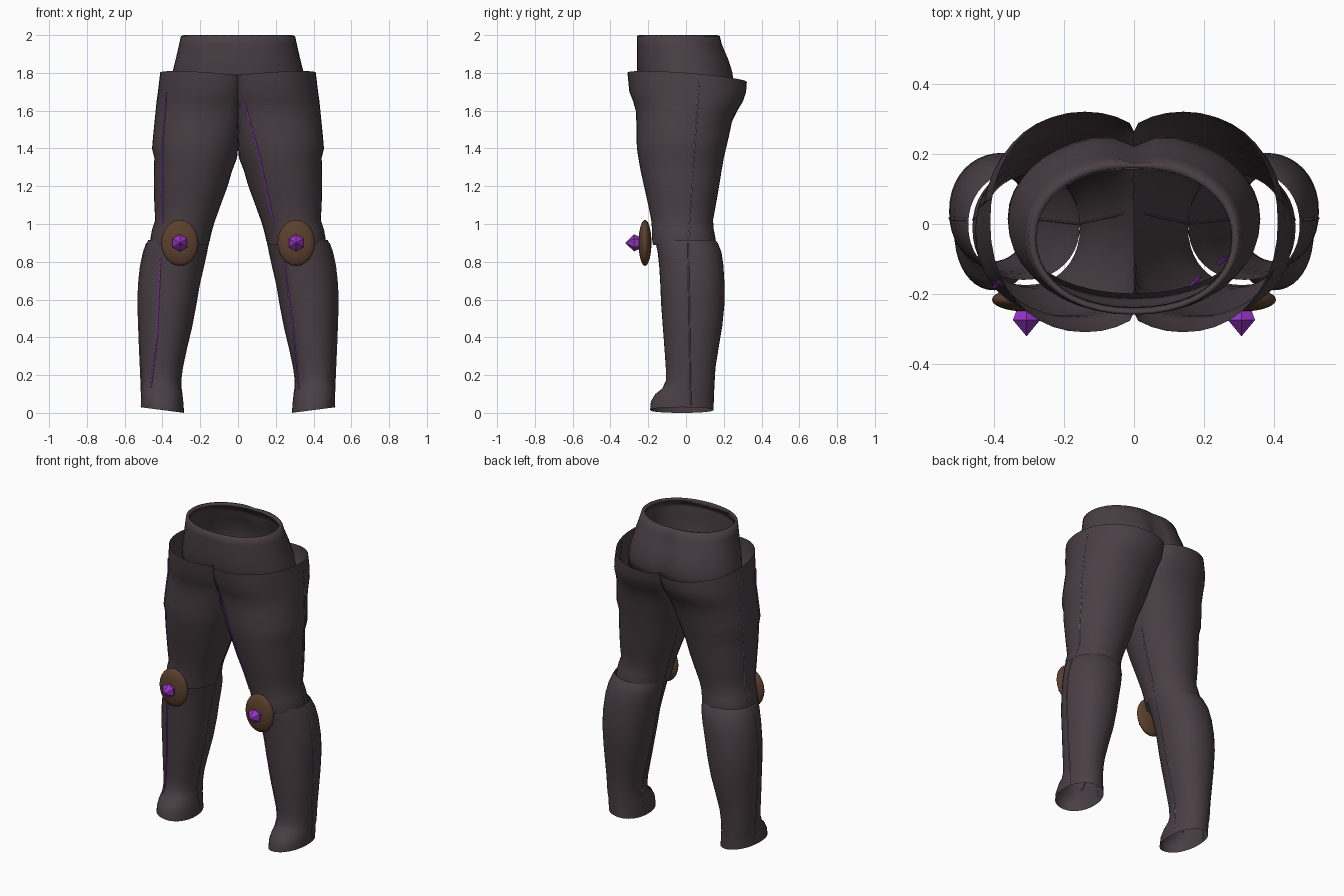
import bpy, bmesh, math
from mathutils import Vector
from mathutils.bvhtree import BVHTree

if "Cube" in bpy.data.objects:
    bpy.data.objects.remove(bpy.data.objects["Cube"])


def material(name, rgb):
    m = bpy.data.materials.new(name)
    m.diffuse_color = (*rgb, 1)
    m.use_nodes = True
    m.node_tree.nodes["Principled BSDF"].inputs["Base Color"].default_value = m.diffuse_color
    return m


CLOTH = material("dark mauve cloth", (0.068, 0.050, 0.058))
BROWN = material("brown leather", (0.105, 0.050, 0.026))
PURPLE = material("purple crystal", (0.30, 0.035, 0.55))
SEAM = material("seam grey", (0.16, 0.12, 0.17))
SEG = 40


def finish(bm, name, mat, smooth=True):
    me = bpy.data.meshes.new(name)
    bm.to_mesh(me)
    bm.free()
    ob = bpy.data.objects.new(name, me)
    bpy.context.collection.objects.link(ob)
    me.materials.append(mat)
    for p in me.polygons:
        p.use_smooth = smooth
    return ob


def loft(name, rings, side=1, clamp=False, power=0.94, adjust=None):
    """Open tube through rings (z, x0, x1, y0, y1), listed top to bottom."""
    bm = bmesh.new()
    rows = []
    for i, (z, x0, x1, y0, y1) in enumerate(rings):
        row = []
        for k in range(SEG):
            a = 2 * math.pi * k / SEG
            c, s = math.cos(a), math.sin(a)
            c = math.copysign(abs(c) ** power, c)
            s = math.copysign(abs(s) ** power, s)
            x = (x0 + x1) / 2 + (x1 - x0) / 2 * c
            y = (y0 + y1) / 2 + (y1 - y0) / 2 * s
            if clamp:
                x = max(x, 0)
            p = Vector((x, y, z))
            if adjust:
                adjust(p, i)
            row.append(bm.verts.new((p.x * side, p.y, p.z)))
        rows.append(row)
    for a, b in zip(rows, rows[1:]):
        for k in range(SEG):
            n = (k + 1) % SEG
            q = [a[k], b[k], b[n], a[n]]
            if clamp and all(abs(v.co.x) < 1e-5 for v in q):
                continue  # halves open into each other above the crotch
            bm.faces.new(q if side > 0 else q[::-1])
    loose = [v for v in bm.verts if not v.link_faces]
    bmesh.ops.delete(bm, geom=loose, context='VERTS')
    return finish(bm, name, CLOTH)


def piping(name, target, path, direction, mat, radius):
    """Thin cord projected on a part; path holds start points of the rays."""
    me = target.data
    tree = BVHTree.FromPolygons([v.co for v in me.vertices],
                                [p.vertices[:] for p in me.polygons])
    a, b = Vector(path[0]), Vector(path[1])
    d = Vector(direction)
    pts = []
    for i in range(41):
        hit = tree.ray_cast(a.lerp(b, i / 40), d)[0]
        if hit:
            pts.append(hit)
    if len(pts) < 2:
        return
    cu = bpy.data.curves.new(name, 'CURVE')
    cu.dimensions = '3D'
    cu.bevel_depth = radius
    cu.bevel_resolution = 0
    sp = cu.splines.new('POLY')
    sp.points.add(len(pts) - 1)
    for q, p in zip(sp.points, pts):
        q.co = (*p, 1)
    cu.materials.append(mat)
    bpy.context.collection.objects.link(bpy.data.objects.new(name, cu))


# Waistband with a soft cleft at the back
def waist_shape(p, i):
    if p.y > 0:
        p.y -= 0.012 * min(i, 3) * math.exp(-(p.x / 0.05) ** 2)


waist = loft("waistband", [
    (2.0, -.285, .285, -.25, .165), (1.995, -.302, .302, -.26, .185),
    (1.95, -.312, .312, -.26, .20), (1.88, -.328, .328, -.26, .232),
    (1.80, -.348, .348, -.258, .258), (1.74, -.36, .36, -.245, .26),
    (1.66, -.362, .362, -.22, .25)], adjust=waist_shape)
mod = waist.modifiers.new("thickness", 'SOLIDIFY')
mod.thickness = 0.022
mod.offset = -1

THIGH = [
    (1.77, -.13, .412, -.31, .322), (1.70, -.12, .424, -.30, .318),
    (1.65, -.105, .431, -.28, .302), (1.60, -.09, .436, -.266, .272),
    (1.54, -.065, .442, -.263, .243), (1.46, -.035, .450, -.262, .226),
    (1.40, -.015, .455, -.260, .212), (1.35, .005, .443, -.252, .20),
    (1.28, .032, .445, -.24, .188), (1.20, .055, .445, -.222, .175),
    (1.10, .092, .443, -.20, .158), (1.02, .122, .438, -.184, .143),
    (0.97, .138, .455, -.18, .147), (0.92, .150, .463, -.18, .157),
    (0.89, .155, .463, -.175, .155)]
SHIN = [
    (0.915, .155, .475, -.16, .155), (0.90, .157, .482, -.16, .168),
    (0.85, .165, .500, -.15, .188), (0.78, .180, .516, -.142, .198),
    (0.68, .203, .527, -.136, .204), (0.58, .220, .530, -.132, .204),
    (0.46, .243, .526, -.123, .192), (0.34, .272, .521, -.114, .172),
    (0.24, .294, .516, -.107, .156), (0.17, .303, .513, -.107, .152),
    (0.13, .301, .512, -.125, .15), (0.10, .296, .512, -.162, .148),
    (0.06, .29, .514, -.186, .147), (0.015, .285, .515, -.19, .146)]


def thigh_shape(p, i):  # slanted top hem
    if i == 0:
        p.z += -0.11 * p.y * (0.6 if p.y < 0 else 0.8) + 0.03 * p.x / 0.4


def shin_shape(p, i):  # tilted sole
    if i == len(SHIN) - 1:
        p.z += 0.13 * (p.x - 0.40)


for side, word in ((1, "left"), (-1, "right")):
    thigh = loft(word + "_thigh", THIGH, side, True, adjust=thigh_shape)
    shin = loft(word + "_shin", SHIN, side, adjust=shin_shape)

    # Side seams, outer and inner
    out = (side * 1.0, 0, 0)
    piping(word + "_thigh_outer_seam", thigh,
           ((side, .07, 1.76), (side, .012, .90)), (-side, 0, 0), SEAM, .003)
    piping(word + "_shin_outer_seam", shin,
           ((side, .012, .90), (side, .025, .04)), (-side, 0, 0), SEAM, .004)
    piping(word + "_thigh_inner_seam", thigh,
           ((0, .03, 1.30), (0, .0, .91)), (side, 0, 0), SEAM, .003)
    piping(word + "_shin_inner_seam", shin,
           ((0, .0, .90), (0, .02, .04)), (side, 0, 0), SEAM, .003)

    # Purple piping down the front
    if side > 0:
        lines = (((.03, 1.66), (.115, 1.35)), ((.115, 1.35), (.19, 1.0)),
                 ((.24, .82), (.285, .5)), ((.285, .5), (.325, .12)))
    else:
        lines = (((-.378, 1.70), (-.40, 1.4)), ((-.40, 1.4), (-.40, 1.0)),
                 ((-.41, .82), (-.43, .4)), ((-.43, .4), (-.462, .13)))
    for n, ((xa, za), (xb, zb)) in enumerate(lines):
        piping(f"{word}_front_piping_{n}", thigh if n < 2 else shin,
               ((xa, -1, za), (xb, -1, zb)), (0, 1, 0), PURPLE, .005)

    # Knee pad disc
    bm = bmesh.new()
    bmesh.ops.create_uvsphere(bm, u_segments=24, v_segments=14, radius=1)
    for v in bm.verts:
        x, y, z = v.co
        v.co = (side * .308 + x * .099, -.217 + z * .034, .90 + y * .122)
    bmesh.ops.recalc_face_normals(bm, faces=bm.faces)
    finish(bm, word + "_knee_pad", BROWN)

    # Faceted knee crystal
    bm = bmesh.new()
    rows = []
    for y, r in ((-.235, .028), (-.275, .045)):
        rows.append([bm.verts.new((side * .308 + r * math.sin(k * math.pi / 3), y,
                                   .90 + r * math.cos(k * math.pi / 3)))
                     for k in range(6)])
    tip = bm.verts.new((side * .308, -.322, .90))
    bm.faces.new(rows[0])
    for k in range(6):
        n = (k + 1) % 6
        bm.faces.new((rows[0][k], rows[0][n], rows[1][n], rows[1][k]))
        bm.faces.new((rows[1][k], rows[1][n], tip))
    bmesh.ops.recalc_face_normals(bm, faces=bm.faces)
    finish(bm, word + "_knee_crystal", PURPLE, smooth=False)
